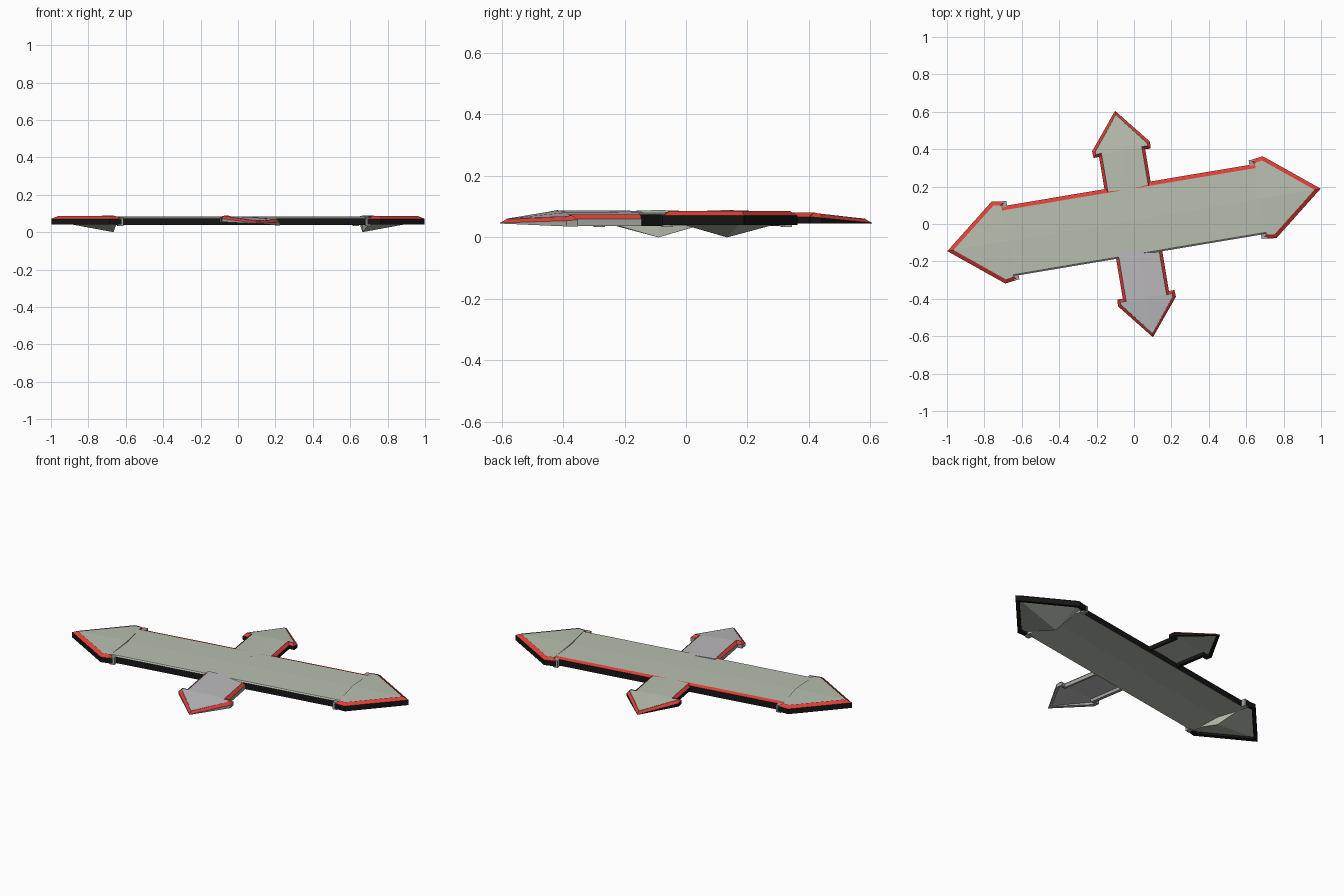
import bpy, bmesh, math
from mathutils import Matrix, Vector

if "Cube" in bpy.data.objects:
    bpy.data.objects.remove(bpy.data.objects["Cube"])

ANGLE = 9.5  # heading of the long arrow in degrees


def material(name, rgb):
    m = bpy.data.materials.new(name)
    m.diffuse_color = (*rgb, 1)
    m.use_nodes = True
    m.node_tree.nodes["Principled BSDF"].inputs["Base Color"].default_value = m.diffuse_color
    return m


SAGE = material("sage", (0.48, 0.52, 0.43))
SILVER = material("silver", (0.50, 0.49, 0.51))
BLACK = material("black", (0.008, 0.008, 0.008))
RED = material("red", (0.75, 0.05, 0.04))
STEEL = material("steel", (0.36, 0.37, 0.34))


def make(name, verts, faces, mats, turn, shift=0.0, tilt=0.0):
    """Flat-faced mesh turned about z; one material per face."""
    me = bpy.data.meshes.new(name)
    me.from_pydata([(x, y, z + tilt * y) for x, y, z in verts], [], faces)
    slots = list(dict.fromkeys(mats))
    for m in slots:
        me.materials.append(m)
    for p, m in zip(me.polygons, mats):
        p.material_index = slots.index(m)
    me.transform(Matrix.Translation((0, shift, 0)) @ Matrix.Rotation(math.radians(turn), 4, 'Z'))
    bm = bmesh.new()
    bm.from_mesh(me)
    bmesh.ops.recalc_face_normals(bm, faces=bm.faces)
    bm.to_mesh(me)
    bm.free()
    ob = bpy.data.objects.new(name, me)
    bpy.context.collection.objects.link(ob)
    return ob


def inset(path, d):
    """Offset an open counter-clockwise path inward with mitred corners."""
    pts = [Vector(p) for p in path]
    norms = []
    for a, b in zip(pts, pts[1:]):
        t = (b - a).normalized()
        norms.append(Vector((-t.y, t.x)))
    out = []
    for i, p in enumerate(pts):
        n1, n2 = norms[max(i - 1, 0)], norms[min(i, len(norms) - 1)]
        out.append(p + (n1 + n2) * d / (1 + n1.dot(n2)))
    return out


def loft(name, rings, mats, turn, cap, **kw):
    """Join equal closed rings into a capped tube."""
    k = len(rings[0])
    verts = [v for r in rings for v in r]
    faces, fm = [], []
    for i in range(len(rings) - 1):
        for j in range(k):
            a, b = i * k + j, i * k + (j + 1) % k
            faces.append((a, b, b + k, a + k))
            fm.append(mats[j])
    faces += [tuple(range(k)), tuple(range(len(verts) - k, len(verts)))]
    return make(name, verts, faces, fm + [cap, cap], turn, **kw)


def rim(name, path, width, low, top, wall, turn, **kw):
    """Dark outer wall with a sloping red lip."""
    inner = inset(path, width)
    rings = []
    for p, q in zip(path, inner):
        z = top(p[0])
        rings.append([(p[0], p[1], low), (p[0], p[1], z - 0.014),
                      (q.x, q.y, z), (q.x, q.y, low + 0.003)])
    return loft(name, rings, [wall, RED, wall, wall], turn, wall, **kw)


def symmetric(half):
    """Complete an arrow outline that ends in its tip on the axis."""
    return half + [(x, -y) for x, y in reversed(half[:-1])]


# Long central bar with a faint ridge and one red-edged side
section = [(-0.19, 0.037), (-0.19, 0.074), (-0.182, 0.08), (0, 0.083),
           (0.166, 0.081), (0.188, 0.074), (0.188, 0.037), (0, 0.046)]
loft("long_bar", [[(x, y, z) for y, z in section] for x in (-0.69, 0.69)],
     [BLACK, SAGE, SAGE, SAGE, RED, BLACK, SAGE, SAGE], ANGLE, SAGE, shift=0.022)

# Large arrowheads at both ends of the bar
big = symmetric([(0.675, -0.185), (0.66, -0.212), (0.735, -0.222), (1.012, 0)])
for side, turn in (("right", ANGLE), ("left", ANGLE + 180)):
    rim(side + "_head_rim", big, 0.021, 0.04, lambda x: 0.085, BLACK, turn, shift=0.022)

    # Head plate: shallow roof above, deep wedge below
    edge = inset(big, 0.018)
    n = len(edge)
    verts = [(p.x, p.y, 0.082) for p in edge] + [(p.x, p.y, 0.056) for p in edge]
    verts += [(0.675, 0, 0.089), (0.675, 0, 0.0)]
    T, B = 2 * n, 2 * n + 1
    faces = []
    for i in range(n - 1):
        faces += [(i, i + 1, T), (n + i + 1, n + i, B), (i, n + i, n + i + 1, i + 1)]
    faces += [(0, T, B, n), (T, n - 1, 2 * n - 1, B)]
    make(side + "_head_plate", verts, faces, [SAGE] * len(faces), turn, shift=0.022)

    # Clips where the barbs meet the bar
    for s, label in ((1, "upper"), (-1, "lower")):
        rings = [[(x, s * y, z) for y, z in ((0.18, 0.034), (0.213, 0.034),
                                             (0.213, 0.076), (0.18, 0.076))]
                 for x in (0.657, 0.685)]
        loft(f"{side}_{label}_clip", rings, [STEEL] * 4, turn, STEEL, shift=0.022)

# Short cross arrows, drooping toward their tips
small = symmetric([(0.165, -0.125), (0.385, -0.125), (0.383, -0.155), (0.42, -0.157), (0.614, 0)])


def droop(x):
    return 0.081 - 0.02 * max(0, x - 0.38) / 0.234


for side, turn, wall, skin, tilt in (("back", ANGLE + 90, BLACK, SAGE, 0.0),
                                     ("front", ANGLE + 270, STEEL, SILVER, -0.06)):
    rim(side + "_arrow_rim", small, 0.016, 0.045, droop, wall, turn, tilt=tilt)

    # Thin plate inside the rim, faceted by a central ridge
    edge = inset(small, 0.014)
    edge[0].x = edge[-1].x = 0.14
    mid = len(edge) // 2
    rings = []
    for i in range(mid):
        a, b = edge[i], edge[-1 - i]
        z = droop(a.x) - 0.002
        c = (a.x + b.x) / 2
        rings.append([(a.x, a.y, z), (c, 0, z + 0.003), (b.x, b.y, z),
                      (b.x, b.y, z - 0.012), (c, 0, z - 0.009), (a.x, a.y, z - 0.012)])
    t = edge[mid]
    z = droop(t.x) - 0.002
    rings.append([(t.x, y, z + dz) for y, dz in ((-0.001, 0), (0, 0), (0.001, 0),
                                                 (0.001, -0.01), (0, -0.01), (-0.001, -0.01))])
    loft(side + "_arrow_plate", rings, [skin] * 6, turn, skin, tilt=tilt)
